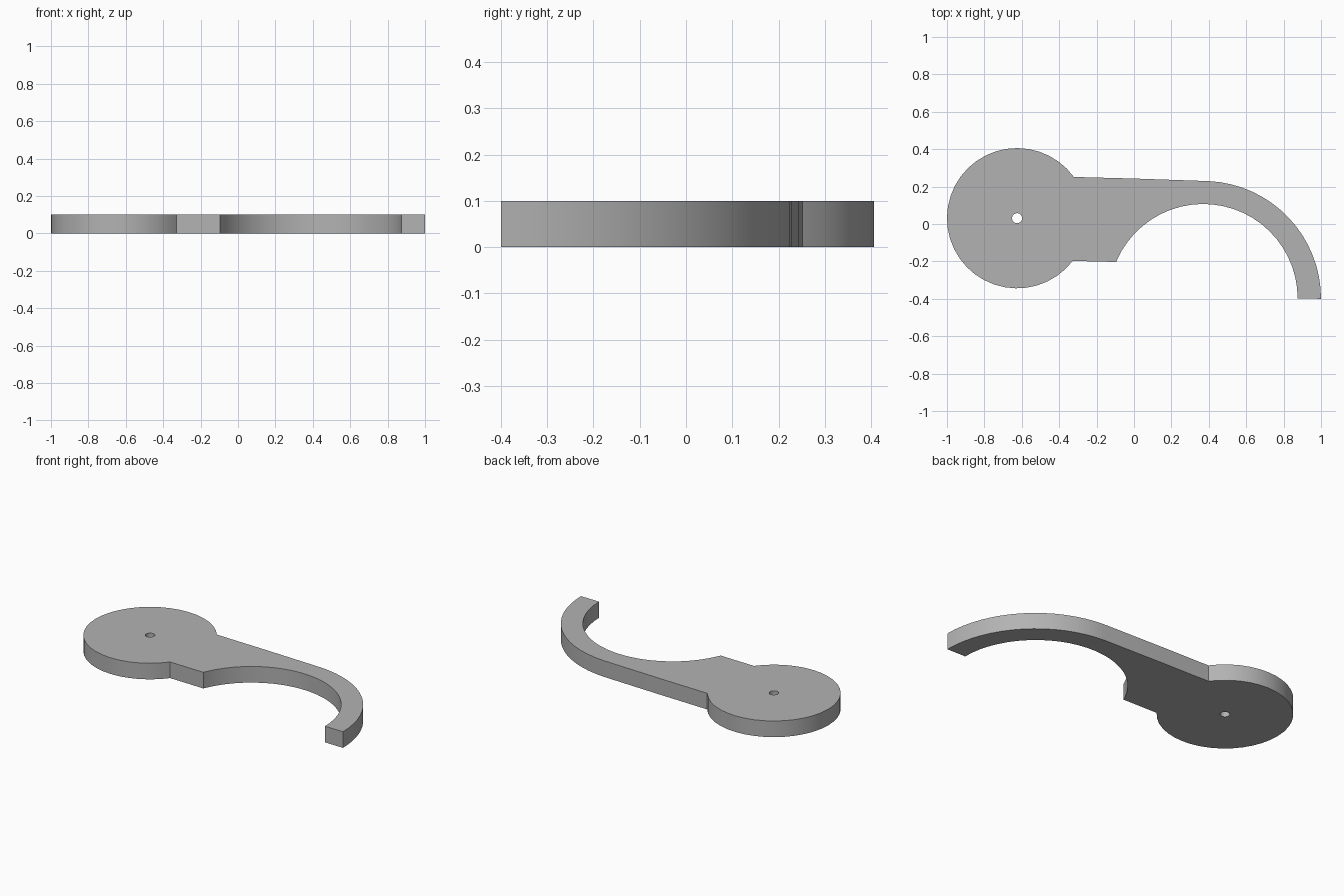
import bpy, bmesh
from math import cos, sin, radians

cube = bpy.data.objects.get("Cube")
if cube:
    bpy.data.objects.remove(cube, do_unlink=True)

THICKNESS = 0.1


def arc(cx, cy, r, start, end, steps):
    """Points along an arc, angles in degrees, both ends included."""
    angles = [radians(start + (end - start) * i / steps) for i in range(steps + 1)]
    return [(cx + r * cos(a), cy + r * sin(a)) for a in angles]


def add_loop(bm, points):
    verts = [bm.verts.new((x, y, 0)) for x, y in points]
    return [bm.edges.new((v, verts[i - 1])) for i, v in enumerate(verts)]


# Outline: round head, straight neck, curved hook
outline = arc(-0.625, 0.031, 0.375, 36, 322.5, 32)          # head
outline += [(-0.095, -0.203)]                               # lower neck corner
outline += arc(0.37, -0.398, 0.505, 156, 0, 24)             # inside of hook
outline += arc(0.37, -0.4, 0.63, 0, 87, 16)                 # outside of hook
outline += [(0.0, 0.243)]                                   # upper neck edge
pivot_hole = arc(-0.625, 0.031, 0.027, 0, 345, 23)

# Fill the profile around the pivot hole and extrude it to a plate
bm = bmesh.new()
edges = add_loop(bm, outline) + add_loop(bm, pivot_hole)
bmesh.ops.triangle_fill(bm, use_beauty=True, edges=edges)
top = bmesh.ops.extrude_face_region(bm, geom=bm.faces[:], use_keep_orig=True)
bmesh.ops.translate(bm, vec=(0, 0, THICKNESS),
                    verts=[v for v in top["geom"] if isinstance(v, bmesh.types.BMVert)])
bmesh.ops.recalc_face_normals(bm, faces=bm.faces[:])
mesh = bpy.data.meshes.new("hook_lever")
bm.to_mesh(mesh)
bm.free()

lever = bpy.data.objects.new("hook_lever", mesh)
bpy.context.collection.objects.link(lever)

# Plain grey finish
grey = bpy.data.materials.new("plain_grey")
grey.use_nodes = True
color = (0.45, 0.45, 0.45, 1)
grey.diffuse_color = color
grey.node_tree.nodes["Principled BSDF"].inputs["Base Color"].default_value = color
mesh.materials.append(grey)

# Smooth curved walls, crisp plate edges
bpy.ops.object.select_all(action="DESELECT")
lever.select_set(True)
bpy.context.view_layer.objects.active = lever
bpy.ops.object.shade_smooth_by_angle(angle=radians(25))
